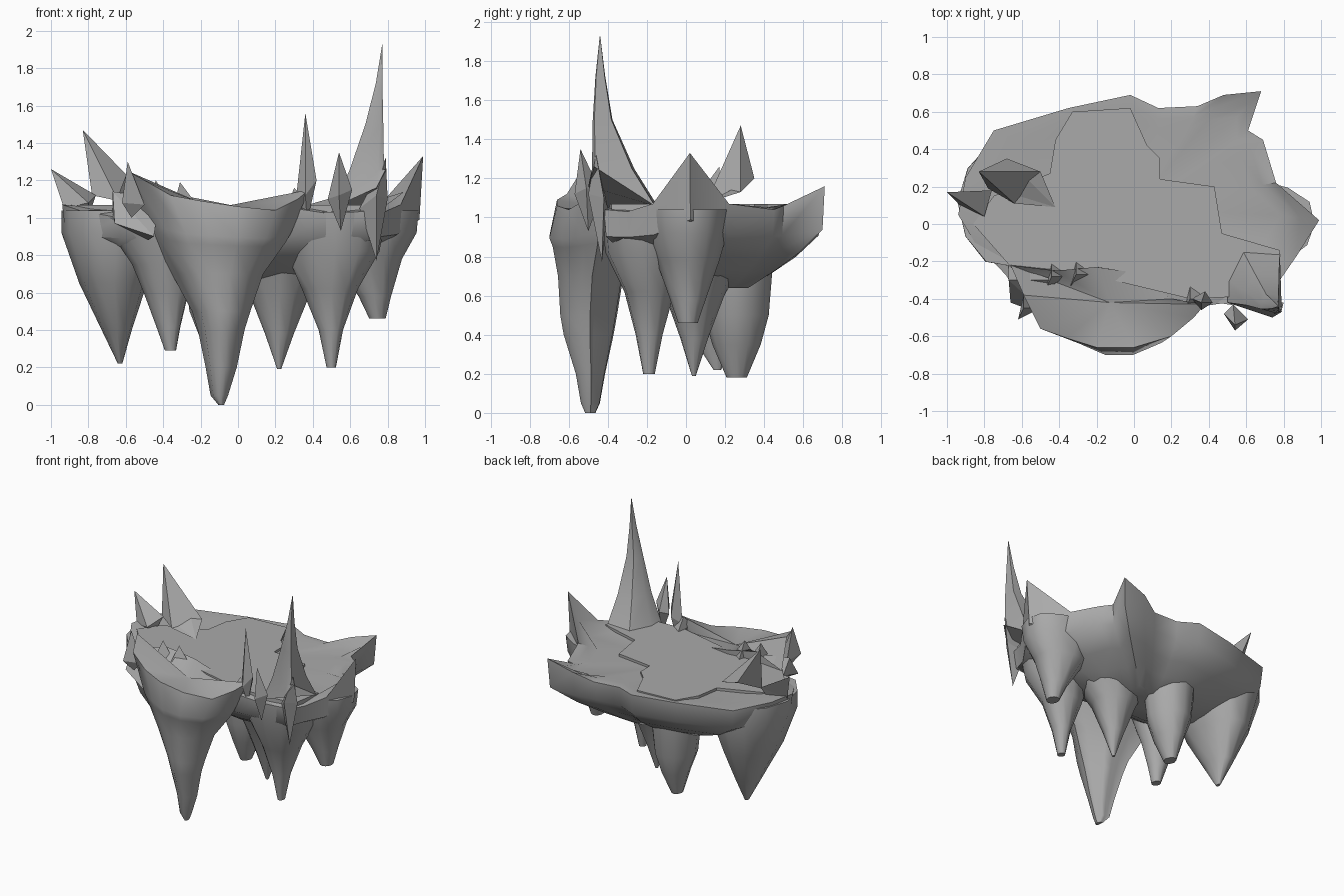
import bpy, bmesh, math, random
from mathutils import Vector

random.seed(4)
cube = bpy.data.objects.get("Cube")
if cube:
    bpy.data.objects.remove(cube)

rock = bpy.data.materials.new("grey_rock")
rock.use_nodes = True
rock.diffuse_color = (0.4, 0.4, 0.4, 1)
rock.node_tree.nodes["Principled BSDF"].inputs["Base Color"].default_value = rock.diffuse_color


def loft(name, rings, cap_top=None, smooth=True):
    """Skin a stack of equal rings; cap_top is an optional centre for the top fan."""
    bm = bmesh.new()
    loops = [[bm.verts.new(p) for p in ring] for ring in rings]
    n = len(loops[0])
    for a, b in zip(loops, loops[1:]):
        for i in range(n):
            j = (i + 1) % n
            bm.faces.new((a[i], a[j], b[j], b[i]))
    if cap_top:
        c = bm.verts.new(cap_top)
        for i in range(n):
            bm.faces.new((loops[0][i], loops[0][(i + 1) % n], c))
    else:
        bm.faces.new(loops[0])
    bm.faces.new(loops[-1])
    finish(name, bm, smooth)


def finish(name, bm, smooth):
    bmesh.ops.recalc_face_normals(bm, faces=bm.faces)
    mesh = bpy.data.meshes.new(name)
    bm.to_mesh(mesh)
    bm.free()
    mesh.materials.append(rock)
    ob = bpy.data.objects.new(name, mesh)
    bpy.context.collection.objects.link(ob)
    if smooth:
        bpy.ops.object.select_all(action='DESELECT')
        ob.select_set(True)
        bpy.context.view_layer.objects.active = ob
        bpy.ops.object.shade_smooth_by_angle(angle=math.radians(50))


def scaled(outline, z, cx, cy, sx, sy, keep=0.0):
    """Copy an outline at another height, recentred and scaled."""
    mid = sum((Vector(p) for p in outline), Vector()) / len(outline)
    return [(cx + (p[0] - mid.x) * sx, cy + (p[1] - mid.y) * sy, z + (p[2] - mid.z) * keep)
            for p in outline]


def stalactite(name, levels, sides=12):
    """Tapering rock: levels are (x, y, z, x radius, y radius) from the top down."""
    wob = [random.uniform(0.94, 1.06) for _ in range(sides)]
    rings = [[(x + rx * w * math.cos(i * math.tau / sides),
               y + ry * w * math.sin(i * math.tau / sides), z) for i, w in enumerate(wob)]
             for x, y, z, rx, ry in levels]
    loft(name, rings)


def crystal(name, tip, ring, foot):
    """Flat-sided shard: a tip and a foot joined to a ring of points."""
    bm = bmesh.new()
    loop = [bm.verts.new(p) for p in ring]
    ends = [bm.verts.new(tip), bm.verts.new(foot)]
    for end in ends:
        for i in range(len(loop)):
            bm.faces.new((loop[i], loop[(i + 1) % len(loop)], end))
    finish(name, bm, False)


# Main slab with its horned rim
rim = [(-.94, .05, 1.07), (-.9, .25, 1.07), (-.75, .5, 1.06), (-.35, .62, 1.06), (-.02, .69, 1.06),
       (.13, .62, 1.05), (.34, .63, 1.04), (.48, .69, 1.1), (.68, .71, 1.16), (.61, .5, 1.06),
       (.69, .45, 1.04), (.76, .22, 1.07), (.99, .02, 1.33), (.87, -.17, 1.07), (.78, -.3, 1.03),
       (.74, -.42, 1.04), (.5, -.42, 1.02), (.3, -.45, 1.05), (0, -.4, 1.02), (-.4, -.4, 1.02),
       (-.64, -.32, 1.0), (-.85, -.1, 1.04)]
slab = [scaled(rim, 1.048, .137, .135, .76, .76), scaled(rim, 1.06, .137, .135, .88, .88, .3), rim]
for z, s, keep in ((.91, .98, .3), (.8, .77, .2), (.72, .56, .1), (.64, .32, 0)):
    slab.append(scaled(rim, z, .137 * s, .135, s, s, keep))
loft("island_slab", slab, (0, .08, 1.05))

# Thin raised sheet on the top
sheet = [(-.86, .0), (-.75, .15), (-.45, .27), (-.42, .45), (-.33, .6), (-.02, .62), (.07, .42),
         (.14, .35), (.14, .24), (.43, .2), (.47, -.05), (.78, -.14), (.74, -.38), (.3, -.4),
         (-.2, -.28), (-.64, -.25)]
loft("raised_sheet", [[(x, y, z) for x, y in sheet] for z in (1.068, 1.03)], smooth=False)

# Front ledge: a tilted basin running down into the largest stalactite
ledge = [(-.66, -.22, 1.07), (-.59, -.38, 1.25), (-.5, -.56, 1.2), (-.36, -.61, 1.12),
         (-.2, -.66, 1.09), (0, -.66, 1.06), (.2, -.6, 1.04), (.32, -.5, 1.1), (.38, -.43, 1.15),
         (.2, -.4, 1.05), (0, -.26, 1.06), (-.2, -.23, 1.1), (-.42, -.25, 1.14)]
root = [ledge]
for z, x, y, sx, sy, keep in ((.91, -.11, -.465, .76, 1.08, .3), (.86, -.11, -.465, .7, 1, .2),
                              (.7, -.11, -.49, .47, .76, 0), (.5, -.09, -.5, .3, .66, 0),
                              (.4, -.09, -.5, .24, .58, 0), (.2, -.09, -.49, .16, .34, 0),
                              (.05, -.1, -.49, .09, .22, 0), (0, -.09, -.49, .03, .12, 0)):
    root.append(scaled(ledge, z, x, y, sx, sy, keep))
loft("front_ledge", root, (-.13, -.42, 1.05))

# Hanging stalactites, their roots flush with the rim
stalactite("left_side_stalactite", [(-.64, .12, 1.04, .29, .36), (-.65, .12, .92, .28, .36), (-.66, .13, .65, .18, .27),
                                    (-.645, .15, .4, .08, .13), (-.63, .16, .22, .012, .02)])
stalactite("front_left_stalactite", [(-.42, -.2, 1.0, .3, .2), (-.39, -.2, .75, .17, .15),
                                     (-.38, -.19, .6, .12, .1), (-.37, -.19, .42, .065, .06),
                                     (-.36, -.19, .29, .03, .035)])
stalactite("back_stalactite", [(-.1, .26, .75, .19, .18), (-.1, .26, .5, .16, .16),
                               (-.1, .26, .35, .1, .12), (-.11, .26, .18, .04, .05)])
stalactite("middle_stalactite", [(.24, .04, .85, .3, .28), (.22, .04, .6, .16, .15),
                                 (.22, .04, .38, .075, .07), (.22, .04, .19, .01, .01)])
stalactite("front_right_stalactite", [(.52, -.23, 1.03, .29, .21), (.52, -.22, .82, .25, .2), (.5, -.19, .62, .15, .13),
                                      (.5, -.19, .4, .065, .07), (.5, -.19, .2, .025, .03)])
stalactite("right_side_stalactite", [(.68, .0, 1.04, .29, .23), (.68, .0, .92, .28, .21), (.69, .01, .78, .19, .16),
                                     (.73, .01, .58, .09, .09), (.745, .01, .46, .045, .05)])

# Tall spire: curved pyramid on the front right corner, with a shard below it
base = [(.58, -.14, 1.05), (.78, -.16, 1.06), (.79, -.47, 1.26), (.74, -.5, 1.16), (.5, -.42, 1.05),
        (.5, -.3, 1.05)]
loft("tall_spire", [scaled(base, 1.925, .772, -.44, .01, .01), scaled(base, 1.72, .755, -.44, .12, .14),
                    scaled(base, 1.5, .73, -.43, .33, .28), scaled(base, 1.25, .69, -.38, .64, .6), base])
crystal("spire_shard", (.79, -.46, 1.32), [(.65, -.4, 1.05), (.74, -.5, 1.12), (.8, -.42, 1.1)],
        (.74, -.43, .77))

# Upright front crystals
crystal("slim_crystal", (.36, -.42, 1.56), [(.31, -.4, 1.1), (.36, -.46, 1.12), (.42, -.42, 1.2),
                                            (.38, -.36, 1.15)], (.37, -.41, .98))
crystal("leaning_crystal", (.54, -.54, 1.35), [(.48, -.48, 1.1), (.54, -.57, 1.12), (.61, -.51, 1.15),
                                               (.53, -.43, 1.12)], (.55, -.5, .93))

# Left crystals
crystal("left_crystal", (-.83, .28, 1.47), [(-.78, .19, 1.12), (-.64, .11, 1.09), (-.5, .28, 1.13),
                                            (-.68, .35, 1.2)], (-.42, .09, 1.07))
crystal("left_horn", (-1, .17, 1.26), [(-.76, .18, 1.12), (-.8, .04, 1.08), (-.93, .1, 1.05)],
        (-.8, .12, 1.0))

# Small shards around the ledge
for i, (x, y, z) in enumerate([(-.59, -.45, 1.3), (-.44, -.28, 1.2), (-.31, -.27, 1.19), (.3, -.4, 1.16)]):
    crystal(f"ledge_shard_{i + 1}", (x, y, z),
            [(x - .03, y - .06, 1.08), (x + .09, y, 1.07), (x, y + .07, 1.06)], (x + .02, y, 1.0))
crystal("corner_block", (-.67, -.3, 1.14), [(-.66, -.42, .97), (-.45, -.5, .9), (-.42, -.3, 1.1),
                                            (-.67, -.22, 1.03)], (-.48, -.4, .88))
